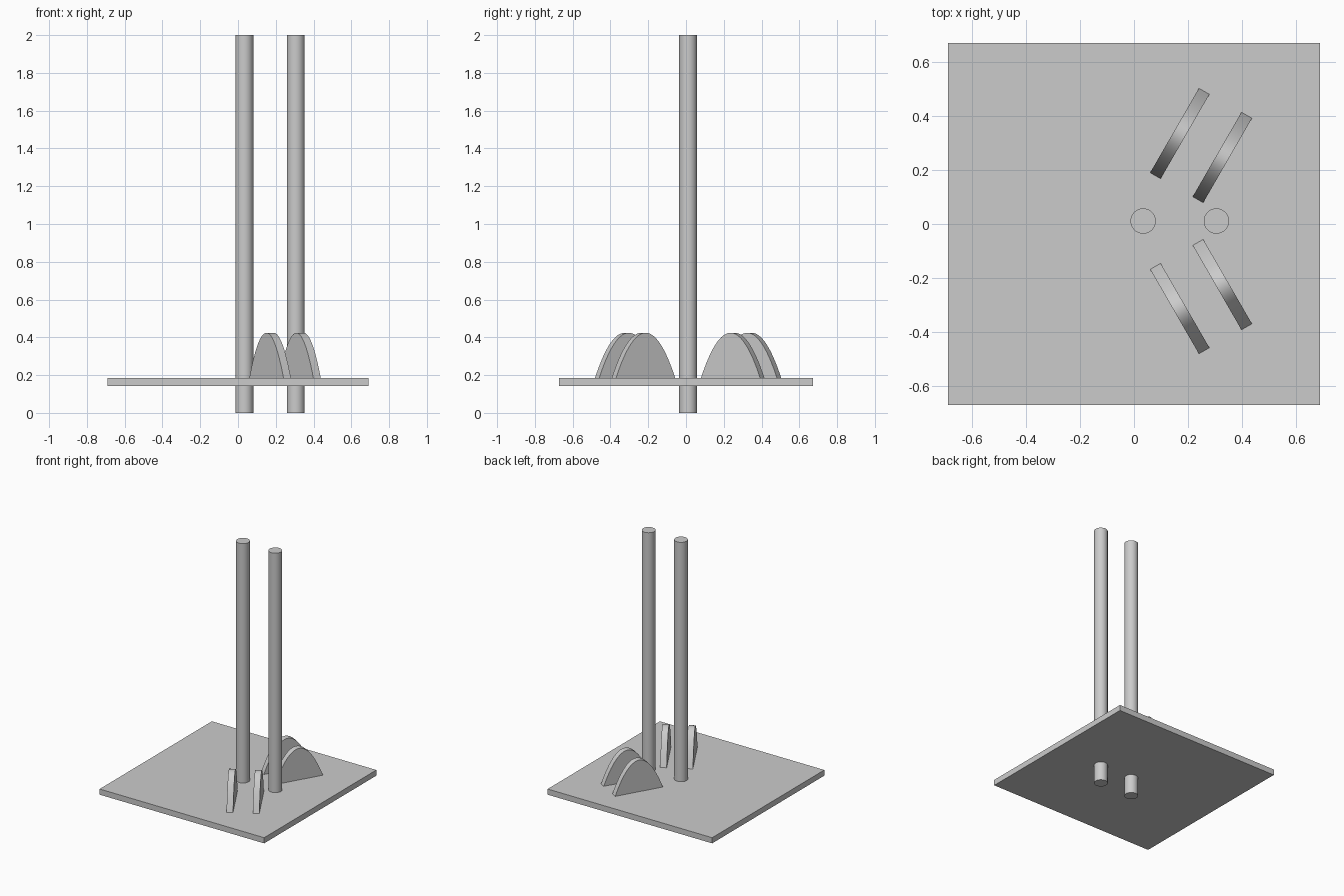
import bpy, bmesh, math
from mathutils import Matrix

cube = bpy.data.objects.get("Cube")
if cube:
    bpy.data.objects.remove(cube, do_unlink=True)

grey = bpy.data.materials.new("plain grey")
grey.use_nodes = True
COLOUR = (0.6, 0.6, 0.6, 1)
grey.diffuse_color = COLOUR
grey.node_tree.nodes["Principled BSDF"].inputs["Base Color"].default_value = COLOUR

PLATE_BOTTOM, PLATE_TOP = 0.142, 0.185
MID_Y = 0.011  # mirror line of the poles and fins


def finish(bm, name, smooth=False):
    bmesh.ops.recalc_face_normals(bm, faces=bm.faces)
    mesh = bpy.data.meshes.new(name)
    bm.to_mesh(mesh)
    bm.free()
    mesh.materials.append(grey)
    obj = bpy.data.objects.new(name, mesh)
    bpy.context.collection.objects.link(obj)
    if smooth:
        bpy.ops.object.select_all(action='DESELECT')
        obj.select_set(True)
        bpy.context.view_layer.objects.active = obj
        bpy.ops.object.shade_smooth_by_angle(angle=math.radians(30))
    return obj


def fin(name, x, y, angle):
    """Upright parabolic arch of even thickness, standing on the plate."""
    half, height, thick, steps = 0.181, 0.239, 0.045, 32
    bm = bmesh.new()
    outline = []
    for i in range(steps + 1):
        t = 2 * i / steps - 1
        outline.append(bm.verts.new((half * t, -thick / 2, height * (1 - t * t))))
    face = bm.faces.new(outline)
    extruded = bmesh.ops.extrude_face_region(bm, geom=[face], use_keep_orig=True)
    moved = [v for v in extruded["geom"] if isinstance(v, bmesh.types.BMVert)]
    bmesh.ops.translate(bm, verts=moved, vec=(0, thick, 0))
    bm.transform(Matrix.Translation((x, y, PLATE_TOP)) @ Matrix.Rotation(angle, 4, 'Z'))
    finish(bm, name, smooth=True)


# Base plate
bm = bmesh.new()
bmesh.ops.create_cube(bm, size=1)
bm.transform(Matrix.Translation((0, 0, (PLATE_BOTTOM + PLATE_TOP) / 2))
             @ Matrix.Diagonal((1.38, 1.344, PLATE_TOP - PLATE_BOTTOM, 1)))
finish(bm, "base_plate")

# Two tall poles passing through the plate
for name, x in (("inner_pole", 0.034), ("outer_pole", 0.306)):
    bm = bmesh.new()
    bmesh.ops.create_cone(bm, cap_ends=True, segments=48, radius1=0.047,
                          radius2=0.047, depth=2)
    bm.transform(Matrix.Translation((x, MID_Y, 1)))
    finish(bm, name, smooth=True)

# Slanted fin pairs, mirrored front to back
for side, sign in (("back", 1), ("front", -1)):
    for place, x, offset in (("inner", 0.17, 0.325), ("outer", 0.328, 0.236)):
        fin(f"{side}_{place}_fin", x, MID_Y + sign * offset, sign * math.radians(60))
